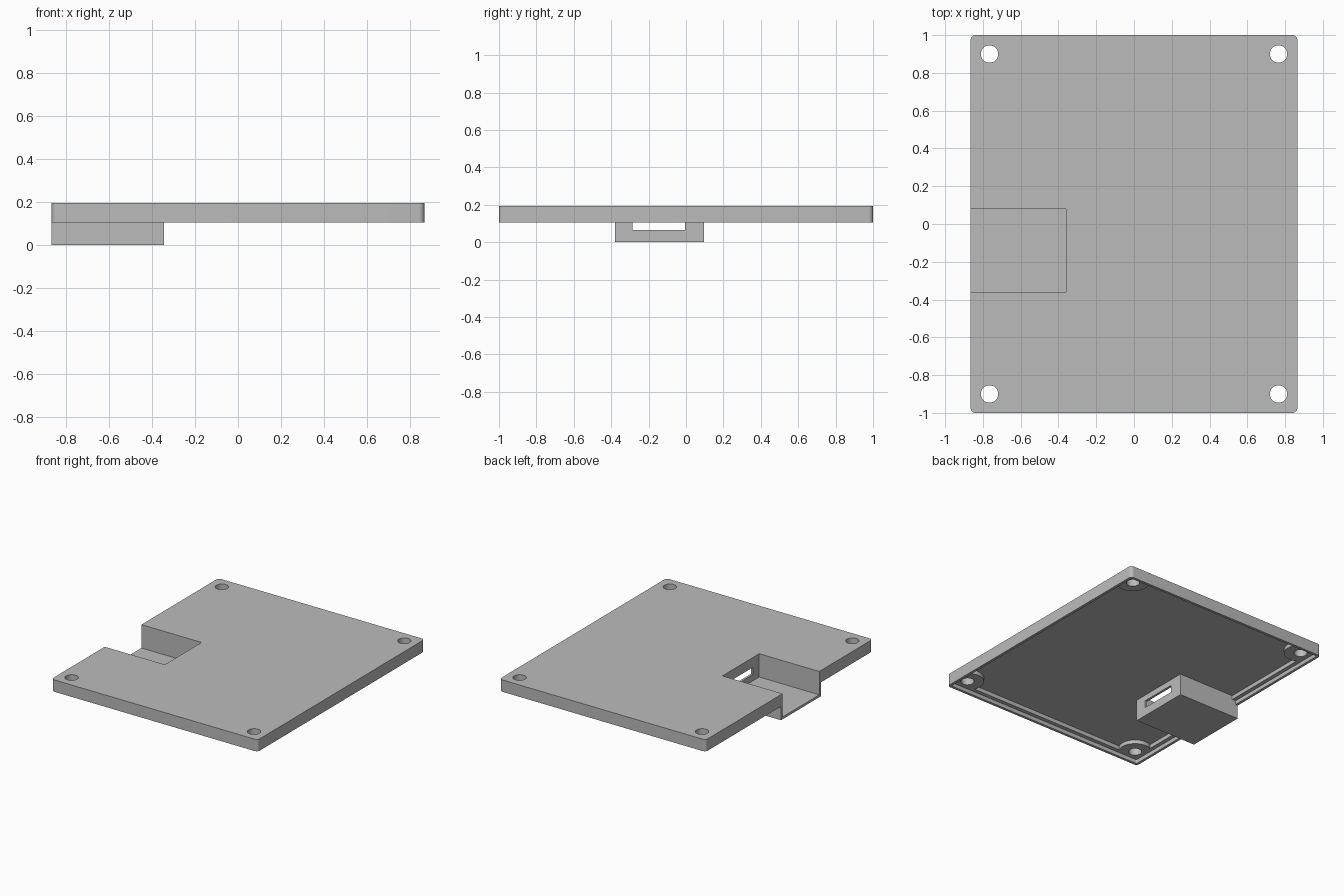
import bpy, bmesh, math

if "Cube" in bpy.data.objects:
    bpy.data.objects.remove(bpy.data.objects["Cube"], do_unlink=True)

grey = bpy.data.materials.new("plain grey plastic")
grey.use_nodes = True
colour = (0.5, 0.5, 0.5, 1)
grey.diffuse_color = colour
grey.node_tree.nodes["Principled BSDF"].inputs["Base Color"].default_value = colour

# Main dimensions
HALF_X, HALF_Y, TOP, RIM = 0.865, 1.0, 0.195, 0.105
STEP, CEILING = 0.135, 0.165
HOLE_X, HOLE_Y, HOLE_R = 0.765, 0.9, 0.046
WALL = 0.018


def prism(name, outline, z0, z1):
    """Extrude a counter-clockwise outline between two heights."""
    bm = bmesh.new()
    face = bm.faces.new([bm.verts.new((x, y, z0)) for x, y in outline])
    up = bmesh.ops.extrude_face_region(bm, geom=[face])["geom"]
    bmesh.ops.translate(bm, vec=(0, 0, z1 - z0),
                        verts=[g for g in up if isinstance(g, bmesh.types.BMVert)])
    bmesh.ops.recalc_face_normals(bm, faces=bm.faces)
    mesh = bpy.data.meshes.new(name)
    bm.to_mesh(mesh)
    bm.free()
    mesh.materials.append(grey)
    obj = bpy.data.objects.new(name, mesh)
    bpy.context.collection.objects.link(obj)
    return obj


def box(name, x0, x1, y0, y1, z0, z1):
    return prism(name, [(x0, y0), (x1, y0), (x1, y1), (x0, y1)], z0, z1)


def arc(cx, cy, r, a0, a1, n):
    return [(cx + r * math.cos(a0 + (a1 - a0) * i / n),
             cy + r * math.sin(a0 + (a1 - a0) * i / n)) for i in range(n + 1)]


def four_corners(corner):
    """Mirror one corner's points into a full counter-clockwise outline."""
    points = []
    for sx, sy in ((1, 1), (-1, 1), (-1, -1), (1, -1)):
        part = [(sx * x, sy * y) for x, y in corner]
        points += part if sx * sy > 0 else part[::-1]
    return points


def rounded_rect(hx, hy, r):
    return four_corners(arc(hx - r, hy - r, r, 0, math.pi / 2, 8))


def combine(target, tool, operation):
    mod = target.modifiers.new(operation.lower(), "BOOLEAN")
    mod.operation, mod.solver, mod.object = operation, "EXACT", tool
    bpy.ops.object.select_all(action="DESELECT")
    bpy.context.view_layer.objects.active = target
    target.select_set(True)
    bpy.ops.object.modifier_apply(modifier=mod.name)
    bpy.data.objects.remove(tool, do_unlink=True)


# Lid plate with a shallow stepped rim underneath
lid = prism("lid", rounded_rect(HALF_X, HALF_Y, 0.025), RIM, TOP)
combine(lid, prism("rim_cut", rounded_rect(HALF_X - 0.02, HALF_Y - 0.02, 0.01),
                   0, STEP), "DIFFERENCE")

# Deeper recess that bends around the corner screw bosses
edge, boss = 0.05, 0.115
dx, dy = HALF_X - edge - HOLE_X, HALF_Y - edge - HOLE_Y
a0 = -math.acos(dx / boss)
a1 = math.asin(dy / boss) - math.pi
a1 = -math.pi - math.asin(dy / boss)
recess = four_corners(arc(HOLE_X, HOLE_Y, boss, a0, a1, 16))
combine(lid, prism("recess_cut", recess, 0.05, CEILING), "DIFFERENCE")

# Connector pocket hanging below the lid, open towards the side
x_in, y_front, y_back = -0.361, -0.361, 0.079
combine(lid, box("pocket_block", -HALF_X, x_in + WALL, y_front - WALL, y_back + WALL,
                 0, 0.18), "UNION")
combine(lid, box("pocket_cut", -1.2, x_in, y_front, y_back, WALL, 0.4), "DIFFERENCE")

# Cable slot through the pocket's inner wall
combine(lid, box("slot_cut", x_in - 0.1, x_in + 0.1, -0.287, -0.005, 0.065, 0.12),
        "DIFFERENCE")

# Corner screw holes
for sx in (1, -1):
    for sy in (1, -1):
        circle = arc(sx * HOLE_X, sy * HOLE_Y, HOLE_R, 0, 2 * math.pi, 32)[:-1]
        combine(lid, prism("hole_cut", circle, -0.1, 0.4), "DIFFERENCE")

bpy.ops.object.shade_smooth_by_angle(angle=math.radians(30))
